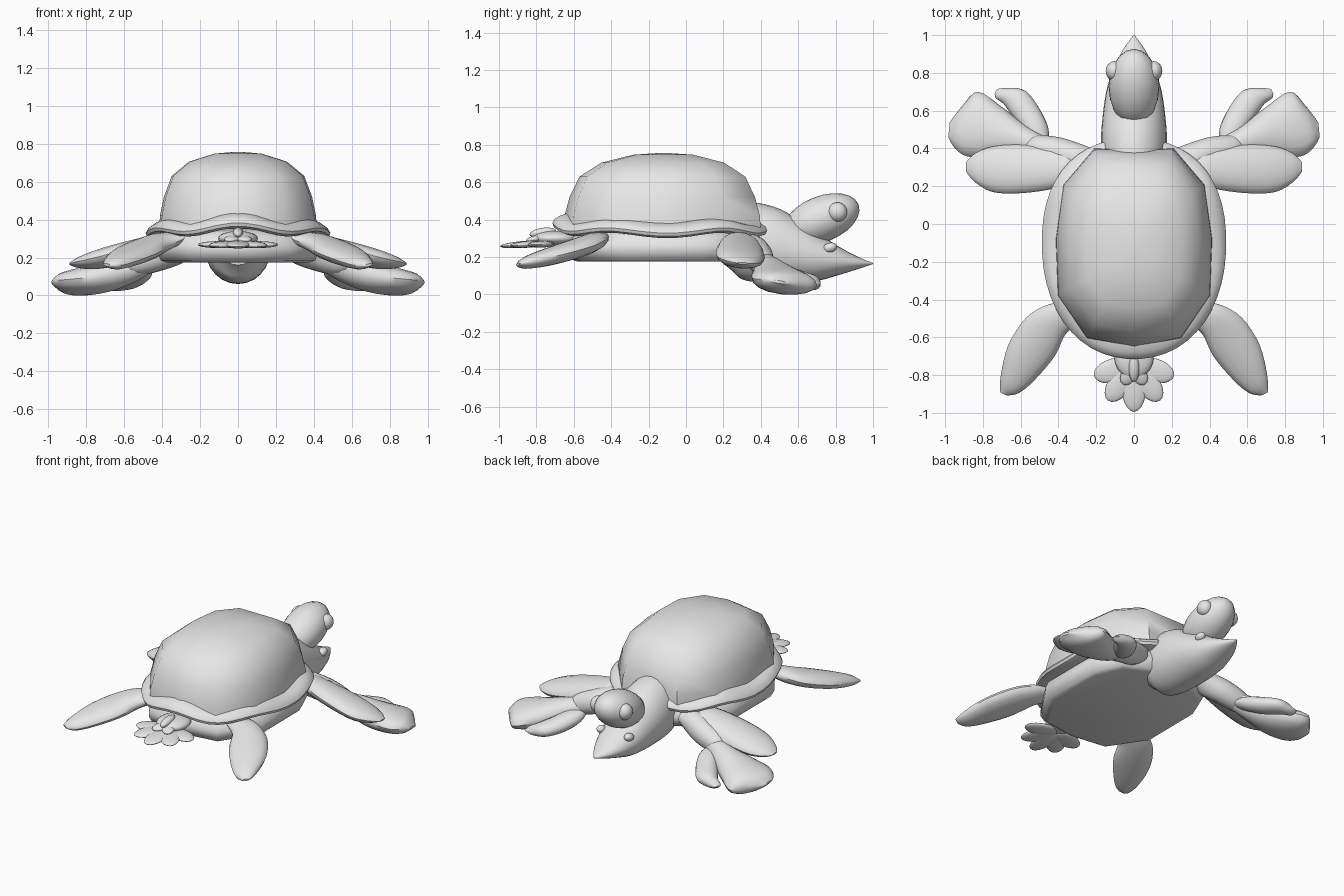
import bpy, bmesh
from math import cos, sin, pi, radians
from mathutils import Vector, Matrix

cube = bpy.data.objects.get("Cube")
if cube:
    bpy.data.objects.remove(cube, do_unlink=True)

grey = bpy.data.materials.new("plain_grey")
grey.use_nodes = True
grey.diffuse_color = (0.8, 0.8, 0.8, 1)
grey.node_tree.nodes["Principled BSDF"].inputs["Base Color"].default_value = (0.8, 0.8, 0.8, 1)


def finish(name, bm, mirror=False, angle=40):
    bmesh.ops.remove_doubles(bm, verts=bm.verts, dist=0.0005)
    bmesh.ops.recalc_face_normals(bm, faces=bm.faces)
    mesh = bpy.data.meshes.new(name)
    bm.to_mesh(mesh)
    bm.free()
    mesh.materials.append(grey)
    obj = bpy.data.objects.new(name, mesh)
    bpy.context.collection.objects.link(obj)
    if mirror:
        obj.modifiers.new("mirror", 'MIRROR')
    bpy.ops.object.select_all(action='DESELECT')
    obj.select_set(True)
    bpy.context.view_layer.objects.active = obj
    bpy.ops.object.shade_smooth_by_angle(angle=radians(angle))
    return obj


def skin(rings):
    """Bridge a list of closed rings and cap both ends."""
    bm = bmesh.new()
    loops = [[bm.verts.new(p) for p in ring] for ring in rings]
    n = len(loops[0])
    for a, b in zip(loops, loops[1:]):
        for i in range(n):
            j = (i + 1) % n
            bm.faces.new((a[i], a[j], b[j], b[i]))
    bm.faces.new(loops[0])
    bm.faces.new(loops[-1])
    return bm


def smooth_stations(rows, steps=4):
    """Catmull-Rom interpolation through rows of numbers."""
    ext = [rows[0]] + rows + [rows[-1]]
    out = []
    for a, b, c, d in zip(ext, ext[1:], ext[2:], ext[3:]):
        for s in range(steps):
            t = s / steps
            out.append([0.5 * (2*q + (r-p)*t + (2*p-5*q+4*r-u)*t*t + (3*q-p-3*r+u)*t**3)
                        for p, q, r, u in zip(a, b, c, d)])
    return out + [rows[-1]]


def paddle(name, rows, mirror=True, sides=16):
    """Loft ellipses between two edges: x, y, z, x, y, z, half thickness."""
    rows = smooth_stations(rows)
    mids = [(Vector(r[:3]) + Vector(r[3:6])) / 2 for r in rows]
    rings = []
    for i, r in enumerate(rows):
        half = (Vector(r[:3]) - Vector(r[3:6])) / 2
        path = mids[min(i + 1, len(mids) - 1)] - mids[max(i - 1, 0)]
        up = path.cross(half).normalized() * max(r[6], 0.002)
        rings.append([mids[i] + half * cos(2*pi*k/sides) + up * sin(2*pi*k/sides)
                      for k in range(sides)])
    return finish(name, skin(rings), mirror)


def oval_rings(rows, sides, wave):
    """Slightly squared wavy ovals: half width, front y, back y, z."""
    rings = []
    mid = -0.1
    for w, front, back, z in rows:
        ring = []
        for k in range(sides):
            a = 2 * pi * (k + 0.5) / sides
            c, s = cos(a), sin(a)
            e = 2 / 2.3 if s > 0 else 2 / 2.15
            x = w * abs(c) ** e * (1 if c > 0 else -1)
            y = mid + abs(s) ** e * ((front - mid) if s > 0 else (back - mid))
            lift = wave * (max(0, -s) ** 6 * 1.3 - 0.7 * cos(6 * a))
            ring.append((x, y, z + lift))
        rings.append(ring)
    return rings


def faceted(name, half, profile, angle):
    """Mirror half an outline, then stack it by scale and height."""
    outline = half + [(-x, y) for x, y in reversed(half) if x > 0]
    return finish(name, skin([[(x * s, -.12 + (y + .12) * s, z) for x, y in outline]
                              for s, z in profile]), angle=angle)


def ellipsoid(name, centre, size, rot=(0, 0, 0), mirror=False):
    bm = bmesh.new()
    bmesh.ops.create_uvsphere(bm, u_segments=20, v_segments=12, radius=1)
    m = Matrix.Translation(centre)
    for angle, axis in zip(rot, "XYZ"):
        m = m @ Matrix.Rotation(radians(angle), 4, axis)
    bm.transform(m @ Matrix.Diagonal((*size, 1)))
    return finish(name, bm, mirror, 60)


# Upper shell: faceted dome shrinking towards a ridge
faceted("shell_dome",
        [(.21, .40), (.375, .21), (.415, -.08), (.405, -.38), (.25, -.605), (0, -.655)],
        [(1, .35), (.99, .42), (.94, .52), (.84, .63), (.62, .705), (.3, .747), (.05, .756)], 45)

# Wavy rolled rim
finish("shell_rim", skin(oval_rings([
    (.36, .34, -.60, .325), (.45, .41, -.68, .315), (.482, .445, -.71, .325),
    (.488, .453, -.715, .342), (.475, .445, -.705, .363), (.45, .42, -.68, .38),
    (.40, .37, -.63, .398)], 48, .02)))

# Flat underside of the shell with angled corners
faceted("belly_plate",
        [(.17, .38), (.34, .30), (.425, .1), (.428, -.35), (.26, -.60), (0, -.635)],
        [(.89, .175), (.95, .185), (1, .23), (1, .26), (.96, .305), (.86, .345)], 45)

# Neck running into the pointed lower jaw: y, top, bottom, half width
neck = [(.2, .42, .16, .11), (.3, .49, .09, .16), (.42, .475, .06, .175),
        (.55, .41, .054, .168), (.7, .32, .066, .147), (.82, .25, .102, .11),
        (.92, .20, .135, .06), (1, .168, .162, .003)]
paddle("neck_and_jaw", [(w, y, (t + b) / 2, -w, y, (t + b) / 2, (t - b) / 2)
                        for y, t, b, w in neck], mirror=False, sides=24)

# Head, eyes and nostrils
ellipsoid("head", (0, .724, .402), (.134, .214, .123), (22, 0, 0))
ellipsoid("eyes", (.104, .81, .44), (.046, .052, .052), mirror=True)
ellipsoid("nostrils", (.105, .77, .25), (.028, .038, .026), (15, 0, 0), mirror=True)

# Front flippers
paddle("front_upper_arms", [
    (.22, .40, .27, .22, .27, .27, .05), (.3, .43, .25, .3, .26, .25, .075),
    (.4, .46, .22, .4, .3, .21, .08), (.52, .47, .18, .55, .34, .16, .065),
    (.6, .45, .15, .62, .39, .15, .005)])
paddle("front_flipper_paddles", [
    (.42, .42, .20, .44, .34, .19, .02), (.49, .47, .17, .51, .35, .16, .06),
    (.59, .535, .12, .63, .36, .13, .078), (.70, .62, .08, .76, .35, .10, .08),
    (.825, .70, .05, .89, .36, .085, .068), (.905, .63, .05, .955, .41, .08, .048),
    (.975, .54, .06, .983, .46, .072, .008)])
paddle("front_flipper_lobes", [
    (.3, .38, .26, .3, .25, .31, .035), (.36, .40, .25, .36, .21, .30, .055),
    (.46, .41, .235, .46, .18, .275, .057), (.62, .42, .20, .62, .162, .235, .056),
    (.75, .41, .175, .75, .17, .20, .048), (.84, .375, .165, .84, .22, .18, .028),
    (.888, .33, .165, .888, .275, .168, .005)])
paddle("front_flipper_fingers", [
    (.46, .41, .15, .53, .38, .15, .02), (.452, .5, .115, .585, .49, .12, .045),
    (.50, .61, .085, .64, .565, .085, .05), (.575, .705, .065, .69, .635, .065, .042),
    (.66, .72, .052, .73, .665, .052, .028), (.725, .715, .05, .738, .69, .05, .004)])

# Hind flippers
paddle("hind_flippers", [
    (.32, -.41, .31, .28, -.53, .30, .03), (.45, -.425, .295, .36, -.58, .265, .048),
    (.57, -.495, .26, .42, -.70, .225, .052), (.665, -.64, .218, .53, -.83, .183, .047),
    (.705, -.8, .182, .61, -.895, .16, .033), (.708, -.89, .165, .67, -.908, .155, .008)])

# Tail: stub, fan of petals and a smaller upper bud layer
ellipsoid("tail_stub", (0, -.70, .30), (.105, .12, .04))


def petal(name, spread, length, width, z, droop):
    a = radians(spread)
    root, reach = -.745, length / 2
    centre = (sin(a) * reach, root - cos(a) * reach, z)
    ellipsoid(name, centre, (width, reach, .018), (droop * cos(a), 0, spread))


for i, (spread, length) in enumerate([(0, .25), (36, .235), (-36, .235), (74, .22), (-74, .22)]):
    petal(f"tail_petal_{i + 1}", spread, length, .064, .268, 5)
for i, spread in enumerate((-28, 28)):
    petal(f"tail_upper_petal_{i + 1}", spread, .12, .04, .298, 10)
ellipsoid("tail_bud", (0, -.765, .33), (.028, .072, .026), (8, 0, 0))
